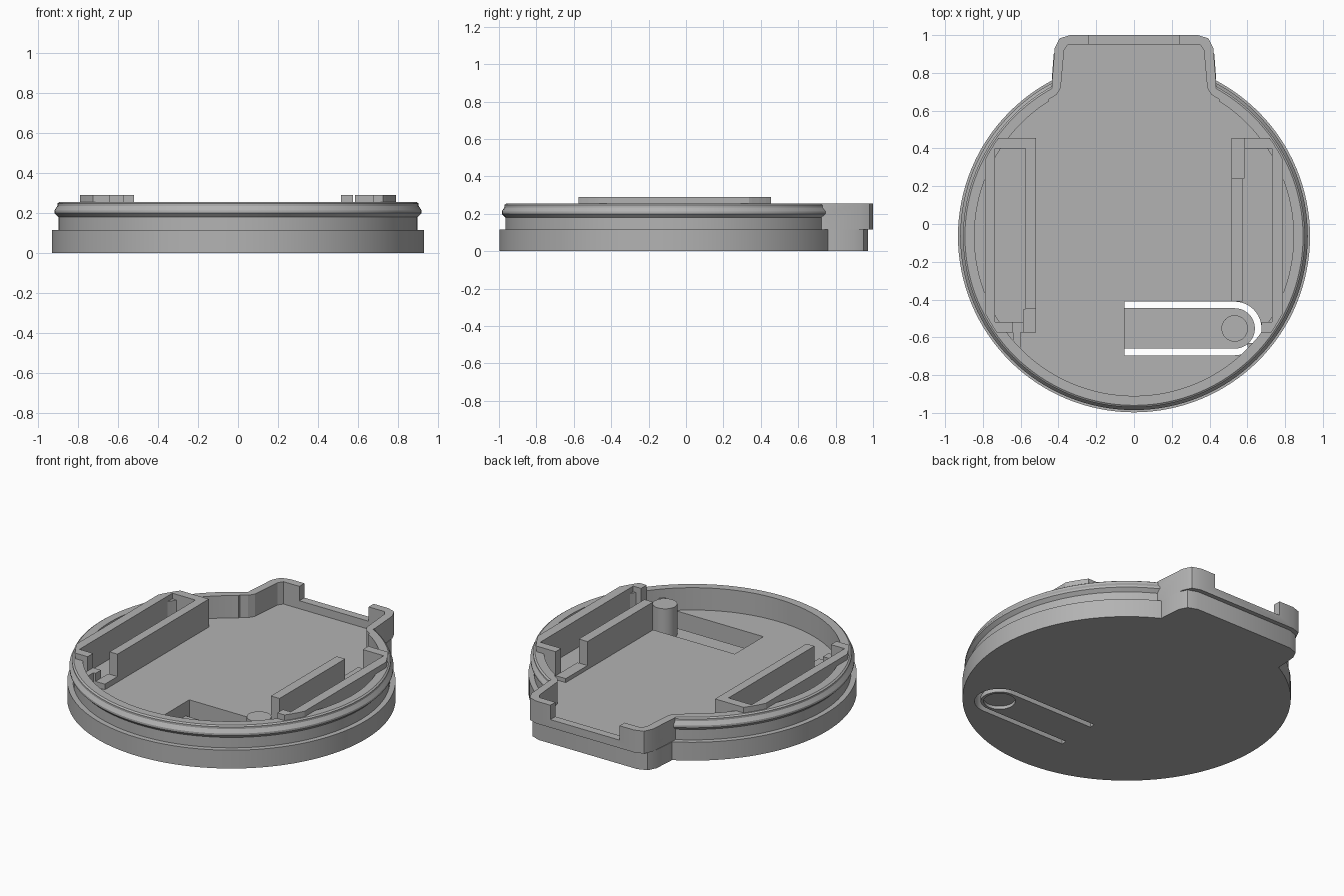
import bpy, bmesh, math

if "Cube" in bpy.data.objects:
    bpy.data.objects.remove(bpy.data.objects["Cube"])

CY = -0.065                     # centre of the round body
FLOOR, RIM, TOP = 0.115, 0.255, 0.29

grey = bpy.data.materials.new("plain grey")
grey.use_nodes = True
grey.diffuse_color = (0.45, 0.45, 0.45, 1)
grey.node_tree.nodes["Principled BSDF"].inputs["Base Color"].default_value = (0.45, 0.45, 0.45, 1)


def finish(name, bm):
    bmesh.ops.recalc_face_normals(bm, faces=bm.faces)
    me = bpy.data.meshes.new(name)
    bm.to_mesh(me)
    bm.free()
    me.materials.append(grey)
    ob = bpy.data.objects.new(name, me)
    bpy.context.collection.objects.link(ob)
    return ob


def prism(name, outline, z0, z1):
    bm = bmesh.new()
    face = bm.faces.new([bm.verts.new((x, y, z0)) for x, y in outline])
    ext = bmesh.ops.extrude_face_region(bm, geom=[face])
    for v in ext["geom"]:
        if isinstance(v, bmesh.types.BMVert):
            v.co.z = z1
    return finish(name, bm)


def box(name, x0, x1, y0, y1, z0, z1):
    return prism(name, [(x0, y0), (x1, y0), (x1, y1), (x0, y1)], z0, z1)


def circle(cx, cy, r, n):
    return [(cx + r * math.cos(2 * math.pi * i / n), cy + r * math.sin(2 * math.pi * i / n))
            for i in range(n)]


def capsule(x0, cx, cy, r, n=24):
    arc = [math.pi * (i / n - 0.5) for i in range(n + 1)]
    return [(x0, cy - r)] + [(cx + r * math.cos(a), cy + r * math.sin(a)) for a in arc] + [(x0, cy + r)]


def mirrored(half):
    return half + [(-x, y) for x, y in reversed(half)]


def lathe(name, profile, n=128):
    # Closed solid of revolution from (radius, height) points
    bm = bmesh.new()
    rings = [[bm.verts.new((x, y, z)) for x, y in circle(0, CY, r, n)] for r, z in profile]
    for a, b in zip(rings, rings[1:]):
        for i in range(n):
            j = (i + 1) % n
            bm.faces.new((a[i], a[j], b[j], b[i]))
    bm.faces.new(rings[0])
    bm.faces.new(rings[-1])
    return finish(name, bm)


def boolean(ob, tool, operation):
    mod = ob.modifiers.new("cut", 'BOOLEAN')
    mod.operation, mod.solver, mod.object = operation, 'EXACT', tool
    bpy.ops.object.select_all(action='DESELECT')
    bpy.context.view_layer.objects.active = ob
    ob.select_set(True)
    bpy.ops.object.modifier_apply(modifier=mod.name)
    bpy.data.objects.remove(tool)


def smooth(ob):
    bpy.ops.object.select_all(action='DESELECT')
    bpy.context.view_layer.objects.active = ob
    ob.select_set(True)
    bpy.ops.object.shade_smooth_by_angle(angle=math.radians(25))


# Base plate with its rear tab and the slot for the spring arm
base = prism("base_plate", circle(0, CY, 0.932, 128), 0, FLOOR)
base_tab = mirrored([(0.40, 0.3), (0.435, 0.77), (0.425, 0.90), (0.40, 0.95), (0.34, 0.972)])
boolean(base, prism("tab", base_tab, 0, FLOOR), 'UNION')
AX, AY = 0.533, -0.553
boolean(base, prism("slot", capsule(-0.05, AX, AY, 0.142), -0.1, 0.3), 'DIFFERENCE')
smooth(base)

# Thin spring arm with a dimple below and a post above
arm = prism("spring_arm", capsule(-0.06, AX, AY, 0.107), 0, 0.028)
boolean(arm, prism("dimple", circle(AX, AY, 0.09, 32), -0.1, 0.02), 'DIFFERENCE')
smooth(arm)
smooth(prism("arm_post", circle(AX, AY, 0.07, 32), 0.024, 0.22))

# Upper rim with a snap bead, opening into the tab
rim = lathe("upper_rim", [(0.90, FLOOR), (0.90, 0.18), (0.92, 0.20), (0.92, 0.213),
                          (0.905, 0.235), (0.905, 0.248), (0.895, RIM)])
rim_tab = mirrored([(0.40, 0.3), (0.435, 0.74), (0.42, 0.93), (0.395, 0.982), (0.34, 1.0)])
boolean(rim, prism("tab", rim_tab, FLOOR, RIM), 'UNION')
boolean(rim, prism("cavity", circle(0, CY, 0.845, 128), 0.05, 0.4), 'DIFFERENCE')
tab_cavity = mirrored([(0.45, 0.3), (0.45, 0.66), (0.41, 0.685), (0.388, 0.72),
                       (0.37, 0.92), (0.35, 0.95)])
boolean(rim, prism("tab_cavity", tab_cavity, 0.05, 0.4), 'DIFFERENCE')
boolean(rim, box("notch", -0.24, 0.24, 0.9, 1.1, 0.165, 0.4), 'DIFFERENCE')
smooth(rim)

# Two long holders, trimmed to the round body: x range, y range, top
holders = {
    "left_holder_outer_wall": (0.73, 0.79, -0.575, 0.455, TOP),
    "left_holder_inner_wall": (0.515, 0.575, -0.41, 0.24, TOP),
    "left_holder_rear_wall": (0.585, 0.735, 0.40, 0.455, TOP),
    "left_holder_front_wall": (0.675, 0.735, -0.575, -0.52, TOP),
    "left_holder_ledge": (0.515, 0.585, 0.24, 0.455, 0.14),
    "left_rim_rib": (0.60, 0.64, -0.655, -0.63, 0.2),
    "right_holder_outer_wall": (-0.79, -0.735, -0.575, 0.455, TOP),
    "right_holder_inner_wall": (-0.575, -0.52, -0.45, 0.455, TOP),
    "right_holder_rear_wall": (-0.74, -0.57, 0.40, 0.455, TOP),
    "right_holder_front_wall": (-0.74, -0.64, -0.575, -0.52, TOP),
    "right_holder_step": (-0.64, -0.585, -0.575, -0.52, 0.2),
    "right_holder_ledge": (-0.585, -0.52, -0.575, -0.45, 0.15),
    "right_rim_rib": (-0.64, -0.60, -0.655, -0.575, 0.2),
}
for name, (x0, x1, y0, y1, top) in holders.items():
    wall = box(name, x0, x1, y0, y1, FLOOR, top)
    boolean(wall, prism("trim", circle(0, CY, 0.887, 128), 0, 0.5), 'INTERSECT')
